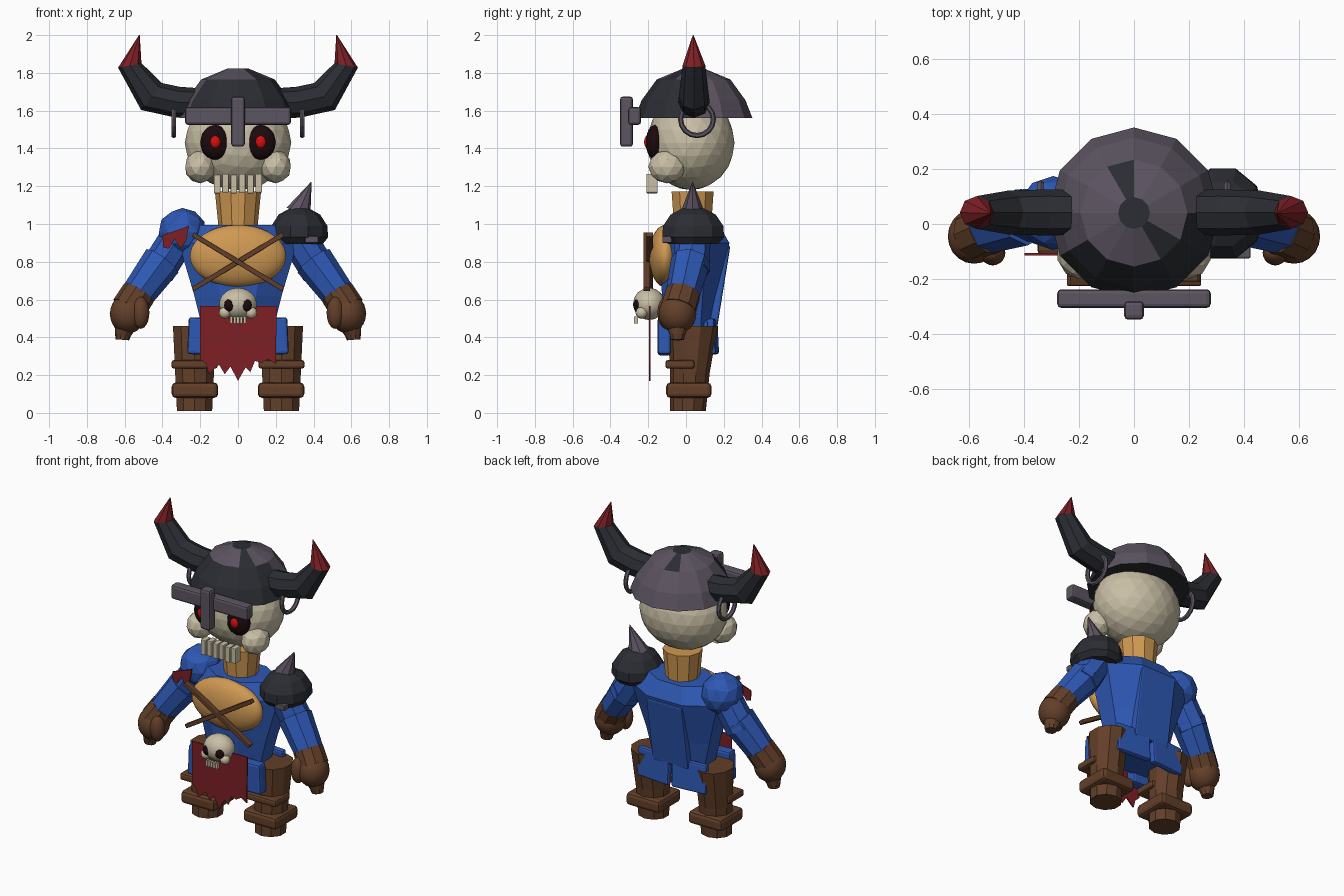
import bpy, bmesh, math
from mathutils import Vector, Matrix, Euler

if "Cube" in bpy.data.objects:
    bpy.data.objects.remove(bpy.data.objects["Cube"])

COLOURS = {
    "blue_cloth": (.027, .098, .46), "bone": (.58, .52, .376), "brown_leather": (.124, .05, .022),
    "tan": (.63, .32, .085), "charcoal": (.024, .026, .033), "grey_iron": (.107, .089, .12),
    "red_cloth": (.205, .014, .018), "eye_socket": (.011, .003, .004), "glowing_red": (.7, .004, .004),
}
MATS = {}
for key, rgb in COLOURS.items():
    MATS[key] = bpy.data.materials.new(key)
    MATS[key].diffuse_color = (*rgb, 1)


def finish(bm, name, mats, smooth=False):
    bmesh.ops.recalc_face_normals(bm, faces=bm.faces)
    me = bpy.data.meshes.new(name)
    bm.to_mesh(me)
    bm.free()
    ob = bpy.data.objects.new(name, me)
    bpy.context.collection.objects.link(ob)
    for m in ([mats] if isinstance(mats, str) else mats):
        me.materials.append(MATS[m])
    for p in me.polygons:
        p.use_smooth = smooth
    return ob


def ball(name, mat, c, r, detail=2, smooth=False):
    bm = bmesh.new()
    bmesh.ops.create_icosphere(bm, subdivisions=detail, radius=1)
    bm.transform(Matrix.Translation(c) @ Matrix.Diagonal((*r, 1)))
    return finish(bm, name, mat, smooth)


def box(name, mat, c, size, rot=(0, 0, 0), bevel=0.0):
    bm = bmesh.new()
    bmesh.ops.create_cube(bm, size=1)
    bm.transform(Matrix.Diagonal((*size, 1)))
    if bevel:
        bmesh.ops.bevel(bm, geom=bm.edges[:], offset=bevel, segments=2, profile=.5, affect='EDGES')
    bm.transform(Matrix.Translation(c) @ Euler(rot).to_matrix().to_4x4())
    return finish(bm, name, mat)


def tube(name, mats, rings, n=8, level=False, phase=0.0, seg_mats=None):
    """Skin rings of (centre, radius_u, radius_v) along their path."""
    bm = bmesh.new()
    cs = [Vector(r[0]) for r in rings]
    loops = []
    for i, (_, ru, rv) in enumerate(rings):
        t = Vector((0, 0, 1)) if level else (cs[min(i + 1, len(cs) - 1)] - cs[max(i - 1, 0)]).normalized()
        v = Vector((0, 1, 0))
        v = (v - t * v.dot(t)).normalized()
        u = v.cross(t)
        loops.append([bm.verts.new(cs[i] + u * ru * math.cos(a) + v * rv * math.sin(a))
                      for a in (phase + k * math.tau / n for k in range(n))])
    for i, (a, b) in enumerate(zip(loops, loops[1:])):
        for k in range(n):
            f = bm.faces.new((a[k], a[(k + 1) % n], b[(k + 1) % n], b[k]))
            f.material_index = seg_mats[i] if seg_mats else 0
    bm.faces.new(loops[0])
    end = bm.faces.new(loops[-1])
    end.material_index = seg_mats[-1] if seg_mats else 0
    return finish(bm, name, mats)


def sheet(name, mat, outline, y, thick=.009):
    """Thin cloth cut from an x-z outline."""
    bm = bmesh.new()
    f = bm.faces.new([bm.verts.new((x, y, z)) for x, z in outline])
    out = bmesh.ops.extrude_face_region(bm, geom=[f])
    bmesh.ops.translate(bm, vec=(0, thick, 0),
                        verts=[g for g in out["geom"] if isinstance(g, bmesh.types.BMVert)])
    return finish(bm, name, mat)


def torus(name, mat, c, major, minor, n=16, m=6):
    bm = bmesh.new()
    grid = []
    for i in range(n):
        a = i * math.tau / n
        d = Vector((0, math.cos(a), math.sin(a)))
        grid.append([bm.verts.new(Vector(c) + d * (major + minor * math.cos(b)) + Vector((minor * math.sin(b), 0, 0)))
                     for b in (j * math.tau / m for j in range(m))])
    for i in range(n):
        for j in range(m):
            p, q = grid[i], grid[(i + 1) % n]
            bm.faces.new((p[j], q[j], q[(j + 1) % m], p[(j + 1) % m]))
    return finish(bm, name, mat)


# Skull head
ball("skull", "bone", (0, .025, 1.43), (.282, .232, .25), 3)
for k in range(6):
    box("tooth", "bone", (-.11 + k * .044, -.18, 1.212 + (.004 if k % 2 else 0)), (.035, .06, .1), bevel=.005)

# Helmet dome, with charcoal panels at the front and crown
helmet = tube("helmet", ["grey_iron", "charcoal"],
              [((0, .04, 1.56), .312, .312), ((0, .04, 1.655), .275, .275),
               ((0, .04, 1.765), .195, .195), ((0, .04, 1.822), .058, .058)], 12, level=True)
for p in helmet.data.polygons:
    c = p.center
    ang = math.degrees(math.atan2(c.y - .04, c.x)) % 360
    front = c.z < 1.74 and 215 < ang < 350
    panel = 1.74 < c.z < 1.81 and (90 < ang < 120 or 300 < ang < 330)
    p.material_index = int(front or panel or c.z > 1.815)
box("brow_bar", "grey_iron", (0, -.272, 1.572), (.56, .068, .094), bevel=.015)
box("nose_guard", "grey_iron", (0, -.315, 1.542), (.072, .068, .266), bevel=.015)

# Neck, torso and chest
tube("neck", "tan", [((0, .035, .95), .1, .1), ((0, .035, 1.172), .122, .117)], 10)
tube("torso", "blue_cloth",
     [((0, .02, .45), .205, .15), ((0, .025, .62), .25, .165),
      ((0, .045, .9), .34, .2), ((0, .035, .995), .23, .15)], 8, level=True, phase=math.pi / 8)
box("torso_back", "blue_cloth", (0, .175, .67), (.26, .05, .44), (-.16, 0, 0), .01)
ball("chest", "tan", (0, -.11, .83), (.255, .085, .165), 4, True)
for s in (-1, 1):
    box("chest_strap", "brown_leather", (0, -.2 - .008 * s, .8), (.56, .035, .026), (0, s * .545, 0), .004)

# Hips and loincloth
box("hips", "blue_cloth", (0, .01, .43), (.34, .24, .13), bevel=.02)
sheet("loincloth", "red_cloth",
      [(-.2, .565), (.205, .565), (.2, .26), (.16, .285), (.125, .265), (.09, .275), (.065, .215), (.04, .24),
       (0, .17), (-.04, .245), (-.07, .205), (-.1, .255), (-.155, .205), (-.17, .26), (-.2, .285)], -.197)

# Skull buckle
ball("buckle_skull", "bone", (0, -.195, .577), (.1, .085, .085), 3, True)
for k in range(5):
    box("buckle_tooth", "bone", (-.036 + k * .018, -.265, .492), (.014, .022, .038))

# Paired parts
for s in (-1, 1):
    ball("cheek", "bone", (s * .2, -.1, 1.303), (.083, .1, .088))
    ball("eye_socket", "eye_socket", (s * .118, -.165, 1.432), (.082, .048, .092), 3, True)
    ball("pupil", "glowing_red", (s * .12, -.2, 1.434), (.03, .022, .036), 3, True)
    ball("buckle_cheek", "bone", (s * .07, -.235, .53), (.032, .032, .032), 2, True)
    ball("buckle_eye", "eye_socket", (s * .044, -.256, .57), (.031, .024, .034), 2, True)
    tube("horn", ["charcoal", "red_cloth"],
         [((s * .22, .042, 1.64), .08, .082), ((s * .32, .042, 1.645), .082, .084),
          ((s * .458, .042, 1.675), .09, .08), ((s * .573, .042, 1.84), .063, .06),
          ((s * .522, .038, 2.0), .002, .002)], 8, seg_mats=[0, 0, 0, 1])
    torus("helmet_ring", "grey_iron", (s * .34, .058, 1.555), .087, .014)

    # Skirt plates
    box("front_skirt_plate", "blue_cloth", (s * .165, -.115, .405), (.2, .07, .195), (0, s * -.04, 0), .014)
    box("back_skirt_plate", "blue_cloth", (s * .13, .142, .405), (.24, .04, .19), (.05, 0, s * -.08), .012)

    # Legs and boots
    tube("leg", "brown_leather",
         [((s * .23, .01, .01), .098, .095), ((s * .23, .02, .21), .108, .105),
          ((s * .232, .037, .46), .118, .132)], 10, level=True, phase=math.pi / 10)
    box("boot_cuff", "brown_leather", (s * .228, .015, .12), (.246, .24, .082), bevel=.022)
    box("knee_strap", "brown_leather", (s * .23, -.032, .257), (.245, .155, .046), bevel=.014)

    # Arms and gloves
    tube("upper_arm", "blue_cloth", [((s * .29, .035, .97), .095, .095), ((s * .43, .03, .75), .096, .096)], 8)
    tube("forearm", "blue_cloth", [((s * .4, .025, .805), .105, .105), ((s * .54, -.02, .615), .088, .09)], 8)
    tube("glove_cuff", "brown_leather", [((s * .525, -.015, .635), .092, .094), ((s * .58, -.04, .55), .094, .096)], 10)
    ball("glove", "brown_leather", (s * .583, -.045, .525), (.096, .1, .105), 3, True)
    ball("thumb", "brown_leather", (s * .515, -.105, .53), (.046, .046, .085), 3, True)
    tube("glove_tip", "brown_leather",
         [((s * .6, -.045, .45), .055, .055), ((s * .61, -.045, .412), .042, .042),
          ((s * .612, -.045, .387), .036, .036)], 10)

# Left shoulder cloth with red rag
ball("blue_shoulder", "blue_cloth", (-.295, .04, .955), (.13, .135, .13), 2)
sheet("shoulder_rag", "red_cloth", [(-.4, .94), (-.26, .99), (-.275, .91), (-.305, .87), (-.335, .92),
                                    (-.365, .87), (-.395, .875)], -.115)

# Armoured shoulder with spike
tube("pauldron", "charcoal",
     [((.325, .038, .895), .125, .14), ((.325, .038, .93), .152, .172), ((.325, .038, .99), .148, .168),
      ((.325, .038, 1.05), .11, .125), ((.325, .038, 1.083), .05, .06)], 10, level=True)
tube("shoulder_spike", "grey_iron", [((.32, .035, 1.06), .068, .065), ((.388, .035, 1.222), .002, .002)], 8)
box("pauldron_stud", "grey_iron", (.39, -.1, .918), (.07, .05, .036), bevel=.006)

for m in bpy.data.materials:
    if m.users and not m.is_grease_pencil:
        m.use_nodes = True
        m.node_tree.nodes["Principled BSDF"].inputs["Base Color"].default_value = m.diffuse_color
